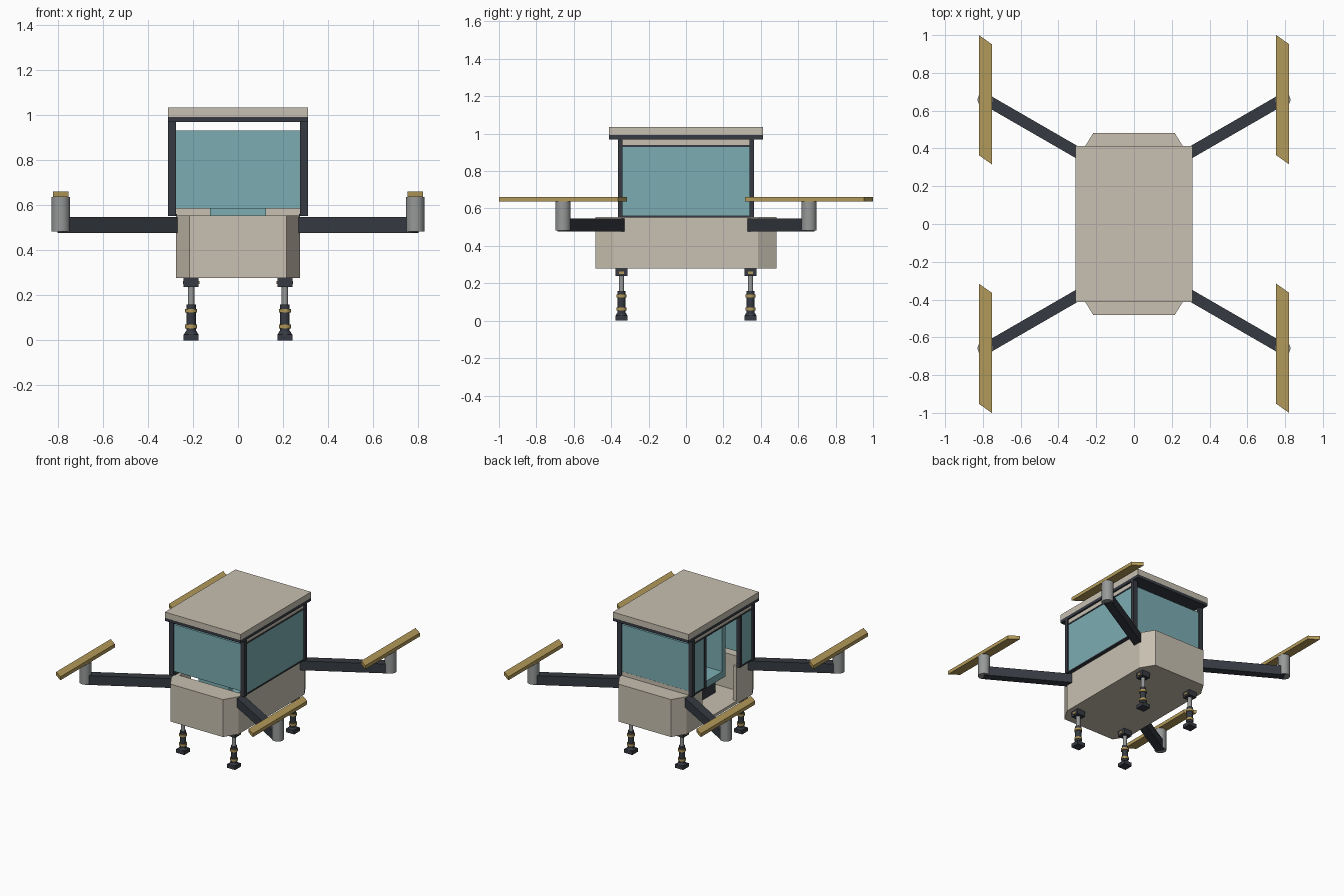
import bpy, bmesh, math
from mathutils import Matrix, Vector

if "Cube" in bpy.data.objects:
    bpy.data.objects.remove(bpy.data.objects["Cube"])


def material(name, rgb):
    m = bpy.data.materials.new(name)
    m.diffuse_color = (*rgb, 1)
    m.use_nodes = True
    m.node_tree.nodes["Principled BSDF"].inputs["Base Color"].default_value = m.diffuse_color
    return m


TAN = material("warm beige", (0.58, 0.53, 0.44))
DARK = material("dark slate", (0.037, 0.043, 0.054))
GLASS = material("teal glass", (0.20, 0.42, 0.45))
GOLD = material("brass", (0.45, 0.32, 0.10))
GREY = material("grey metal", (0.31, 0.32, 0.32))


def finish(name, bm, mat):
    bmesh.ops.recalc_face_normals(bm, faces=bm.faces)
    me = bpy.data.meshes.new(name)
    bm.to_mesh(me)
    bm.free()
    me.materials.append(mat)
    ob = bpy.data.objects.new(name, me)
    bpy.context.collection.objects.link(ob)
    return ob


def box(name, x, y, z, mat):
    """Box from (min, max) ranges."""
    bm = bmesh.new()
    bmesh.ops.create_cube(bm, size=1)
    for v in bm.verts:
        v.co = Vector([(r[0] + r[1]) / 2 + c * (r[1] - r[0]) for r, c in zip((x, y, z), v.co)])
    return finish(name, bm, mat)


def prism(name, outline, z0, z1, mat):
    bm = bmesh.new()
    f = bm.faces.new([bm.verts.new((x, y, z0)) for x, y in outline])
    top = bmesh.ops.extrude_face_region(bm, geom=[f])["geom"]
    for v in top:
        if isinstance(v, bmesh.types.BMVert):
            v.co.z = z1
    return finish(name, bm, mat)


def cyl(name, x, y, z0, z1, r, mat, r_top=None, sides=24):
    bm = bmesh.new()
    bmesh.ops.create_cone(bm, cap_ends=True, segments=sides, radius1=r,
                          radius2=r if r_top is None else r_top, depth=z1 - z0,
                          matrix=Matrix.Translation((x, y, (z0 + z1) / 2)))
    ob = finish(name, bm, mat)
    bpy.ops.object.select_all(action='DESELECT')
    ob.select_set(True)
    bpy.context.view_layer.objects.active = ob
    bpy.ops.object.shade_smooth_by_angle(angle=math.radians(35))
    return ob


def cut(ob, cutter):
    mod = ob.modifiers.new("cut", 'BOOLEAN')
    mod.operation = 'DIFFERENCE'
    mod.solver = 'EXACT'
    mod.object = cutter
    bpy.context.view_layer.objects.active = ob
    bpy.ops.object.modifier_apply(modifier=mod.name)
    bpy.data.objects.remove(cutter)


# Hull tub with chamfered corners, hollow cabin and doorway on the left
hull = prism("hull", [(0.215, -0.483), (0.275, -0.385), (0.275, 0.385), (0.215, 0.483),
                      (-0.215, 0.483), (-0.275, 0.385), (-0.275, -0.385), (-0.215, -0.483)],
             0.278, 0.555, TAN)
cut(hull, box("cabin_cutter", (-0.245, 0.245), (-0.335, 0.335), (0.30, 0.8), TAN))
cut(hull, box("door_cutter", (-0.4, -0.2), (-0.2, 0.2), (0.30, 0.8), TAN))

# Roof and its dark frame
box("roof", (-0.31, 0.31), (-0.412, 0.412), (0.992, 1.035), TAN)
box("roof_frame", (-0.31, 0.31), (-0.412, 0.412), (0.97, 0.992), DARK)

# Corner posts
for sx in (-1, 1):
    for sy in (-1, 1):
        box("corner_post", sorted((sx * 0.275, sx * 0.31)), sorted((sy * 0.34, sy * 0.364)),
            (0.553, 0.972), DARK)

# End windows, open above and below
for sy in (-1, 1):
    box("end_window", (-0.276, 0.276), sorted((sy * 0.343, sy * 0.357)), (0.585, 0.932), GLASS)
box("rear_sill", (-0.275, 0.275), (0.342, 0.358), (0.55, 0.585), TAN)

# Side headers and rails
for sx in (-1, 1):
    box("side_header", sorted((sx * 0.282, sx * 0.298)), (-0.345, 0.345), (0.938, 0.972), TAN)
    box("top_rail", sorted((sx * 0.278, sx * 0.302)), (-0.345, 0.345), (0.929, 0.939), DARK)
box("right_bottom_rail", (0.27, 0.302), (-0.345, 0.345), (0.553, 0.562), DARK)
box("right_window", (0.284, 0.298), (-0.342, 0.342), (0.56, 0.932), GLASS)

# Left side: narrow windows and posts beside the open doorway
for sy in (-1, 1):
    box("left_window", (-0.298, -0.284), sorted((sy * 0.215, sy * 0.342)), (0.56, 0.932), GLASS)
    box("door_post", (-0.304, -0.278), sorted((sy * 0.195, sy * 0.218)), (0.553, 0.932), DARK)
    box("left_bottom_rail", (-0.302, -0.27), sorted((sy * 0.2, sy * 0.345)), (0.553, 0.562), DARK)

# Seat on a pedestal
box("seat_pedestal", (-0.08, 0.08), (-0.23, -0.03), (0.295, 0.41), DARK)
box("seat_cushion", (-0.125, 0.125), (-0.285, 0.0), (0.41, 0.46), GLASS)
box("seat_back", (-0.125, 0.125), (-0.285, -0.245), (0.455, 0.81), GLASS)

for sx in (-1, 1):
    for sy in (-1, 1):
        # Arm, motor and rotor blade
        a, b = Vector((sx * 0.25, sy * 0.35)), Vector((sx * 0.787, sy * 0.66))
        n = (b - a).normalized().orthogonal() * 0.03
        prism("arm", [a + n, b + n, b - n, a - n], 0.478, 0.547, DARK)
        cx, cy = sx * 0.787, sy * 0.658
        cyl("motor", cx, cy, 0.483, 0.636, 0.041, GREY)
        prism("rotor_blade", [(cx - 0.034, cy + 0.342), (cx + 0.034, cy + 0.294),
                              (cx + 0.034, cy - 0.342), (cx - 0.034, cy - 0.294)],
              0.636, 0.662, GOLD)

        # Shock absorber leg
        x, y = sx * 0.208, sy * 0.345
        box("leg_mount", (x - 0.033, x + 0.033), (y - 0.033, y + 0.033), (0.238, 0.28), DARK)
        box("leg_pin", (x - 0.037, x + 0.037), (y - 0.013, y + 0.013), (0.25, 0.264), GOLD)
        cyl("leg_piston", x, y, 0.15, 0.245, 0.014, GREY)
        cyl("leg_sleeve", x, y, 0.03, 0.16, 0.021, DARK)
        for z in (0.062, 0.131):
            cyl("leg_ring", x, y, z - 0.008, z + 0.008, 0.027, GOLD)
        cyl("foot_collar", x, y, 0.025, 0.042, 0.033, DARK, 0.023)
        box("foot", (x - 0.033, x + 0.033), (y - 0.033, y + 0.033), (0.0, 0.027), DARK)
